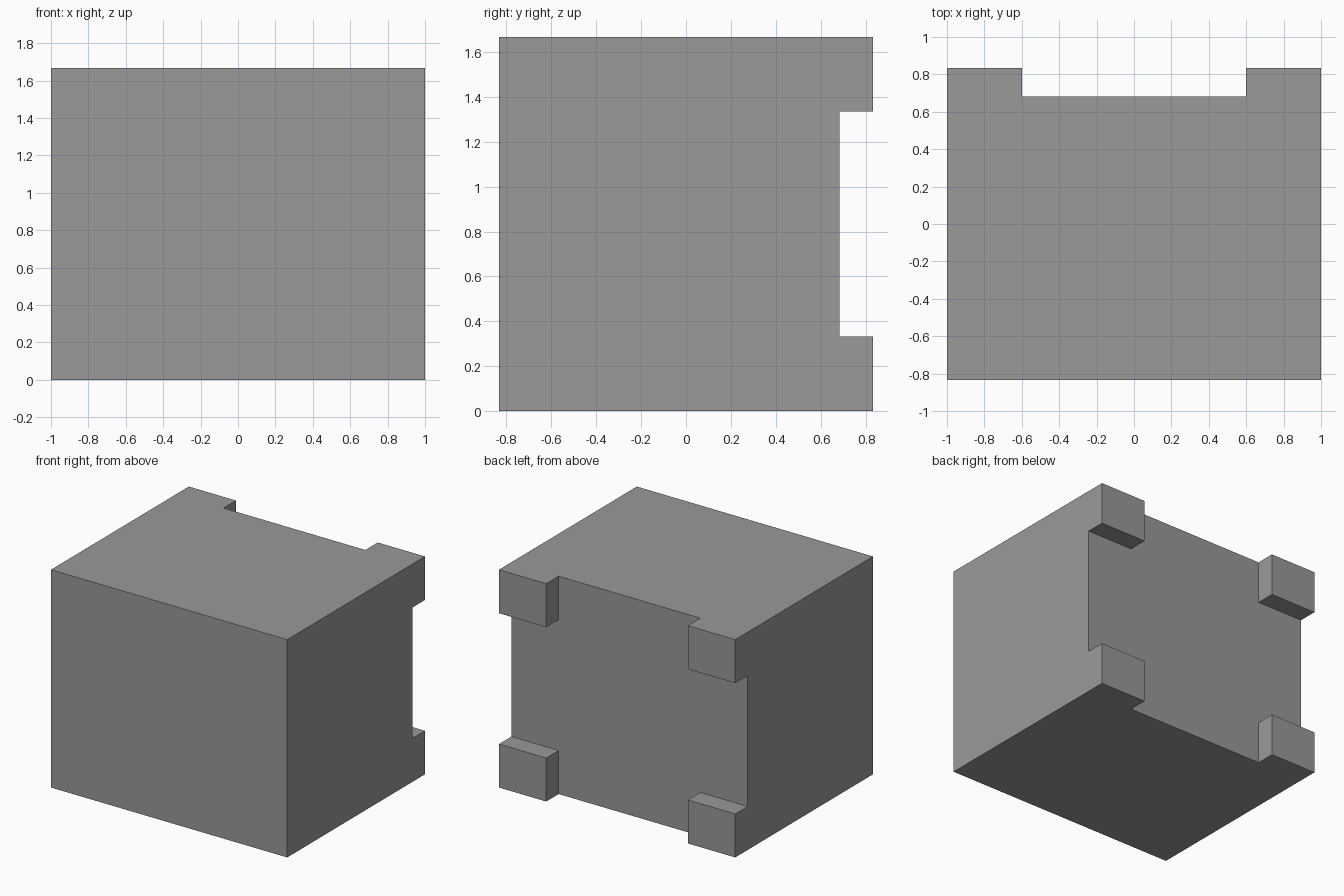
import bpy, bmesh
from mathutils import Matrix, Vector

if "Cube" in bpy.data.objects:
    bpy.data.objects.remove(bpy.data.objects["Cube"])

HALF_D, HEIGHT = 0.833, 1.667
BACK_Y = 0.683          # rear wall of the block, behind which the pads stand out
PAD_W, PAD_H = 0.4, 0.333

bm = bmesh.new()

# Main block
size = Matrix.Diagonal((2, BACK_Y + HALF_D, HEIGHT, 1))
centre = Matrix.Translation((0, (BACK_Y - HALF_D) / 2, HEIGHT / 2))
bmesh.ops.create_cube(bm, size=1, matrix=centre @ size)

# Score the outlines of the corner pads
cuts = [((x, 0, 0), (1, 0, 0)) for x in (PAD_W - 1, 1 - PAD_W)]
cuts += [((0, 0, z), (0, 0, 1)) for z in (PAD_H, HEIGHT - PAD_H)]
for co, no in cuts:
    bmesh.ops.bisect_plane(bm, geom=bm.verts[:] + bm.edges[:] + bm.faces[:],
                           plane_co=co, plane_no=no)

# Four corner pads pulled out of the rear wall
bm.normal_update()
pads = []
for f in bm.faces:
    c = f.calc_center_median()
    if f.normal.y > 0.9 and abs(c.x) > 1 - PAD_W and abs(c.z - HEIGHT / 2) > HEIGHT / 2 - PAD_H:
        pads.append(f)
for f in bmesh.ops.extrude_discrete_faces(bm, faces=pads)["faces"]:
    bmesh.ops.translate(bm, verts=f.verts[:], vec=Vector((0, HALF_D - BACK_Y, 0)))

# Merge the scored coplanar faces into clean flat sides
bmesh.ops.dissolve_limit(bm, angle_limit=0.02, verts=bm.verts[:], edges=bm.edges[:])
bmesh.ops.recalc_face_normals(bm, faces=bm.faces[:])

mesh = bpy.data.meshes.new("block_with_corner_pads")
bm.to_mesh(mesh)
bm.free()

# Dark grey finish
grey = bpy.data.materials.new("dark_grey")
grey.diffuse_color = (0.32, 0.32, 0.32, 1)
grey.use_nodes = True
grey.node_tree.nodes["Principled BSDF"].inputs["Base Color"].default_value = grey.diffuse_color
mesh.materials.append(grey)

bpy.context.collection.objects.link(bpy.data.objects.new("block_with_corner_pads", mesh))
